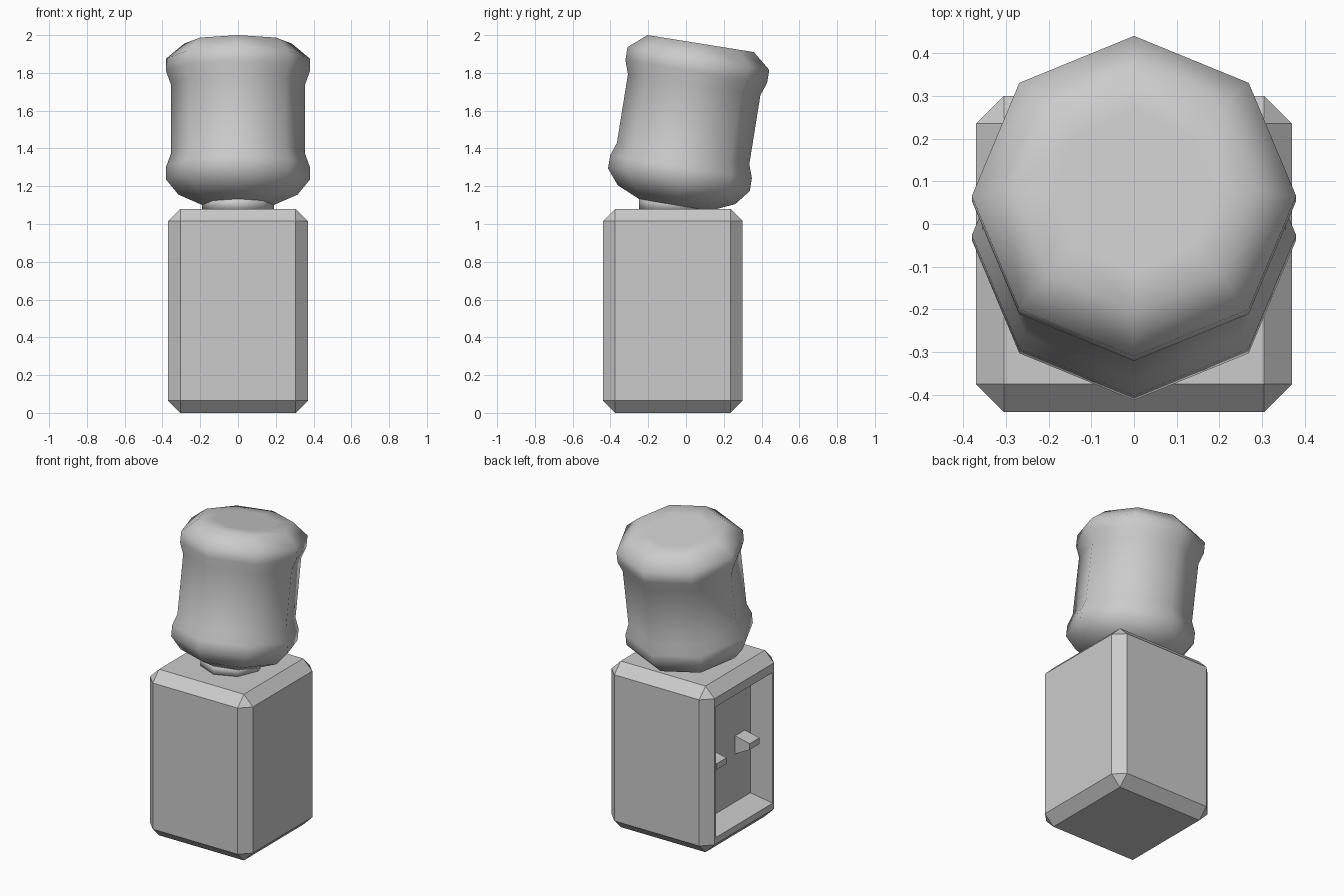
import bpy, bmesh, math
from mathutils import Matrix, Vector

if "Cube" in bpy.data.objects:
    bpy.data.objects.remove(bpy.data.objects["Cube"])


def make_object(name, bm, smooth=False):
    bmesh.ops.recalc_face_normals(bm, faces=bm.faces)
    for f in bm.faces:
        f.smooth = smooth
    mesh = bpy.data.meshes.new(name)
    bm.to_mesh(mesh)
    bm.free()
    ob = bpy.data.objects.new(name, mesh)
    bpy.context.collection.objects.link(ob)
    return ob


def lathe(name, profile, sides, matrix, smooth):
    bm = bmesh.new()
    rings = [[bm.verts.new((r * math.cos(i * math.tau / sides),
                            r * math.sin(i * math.tau / sides), h))
              for i in range(sides)] for r, h in profile]
    for a, b in zip(rings, rings[1:]):
        for i in range(sides):
            j = (i + 1) % sides
            bm.faces.new((a[i], a[j], b[j], b[i]))
    bm.faces.new(rings[0])
    bm.faces.new(rings[-1])
    bm.transform(matrix)
    return make_object(name, bm, smooth)


# Cabinet: chamfered box with a deep dispensing recess in its left side
bm = bmesh.new()
bmesh.ops.create_cube(bm, size=1, matrix=Matrix.Translation((0, -0.07, 0.54))
                      @ Matrix.Diagonal((0.74, 0.74, 1.08, 1)))
bmesh.ops.bevel(bm, geom=bm.edges[:], offset=0.065, segments=1, affect='EDGES')
bm.normal_update()
side = min(bm.faces, key=lambda f: f.calc_center_median().x)
bmesh.ops.inset_individual(bm, faces=[side], thickness=0.018)
for v in side.verts:
    v.co.z += 0.03 if v.co.z < 0.5 else -0.045
inner = bmesh.ops.extrude_discrete_faces(bm, faces=[side])['faces'][0]
for v in inner.verts:
    v.co.x += 0.16
    if v.co.z < 0.5:
        v.co.z += 0.025
make_object("cabinet", bm)

# Taps: two wedges on the back wall of the recess
for name, y in (("tap_front", -0.255), ("tap_back", 0.085)):
    bm = bmesh.new()
    outline = [(-0.20, 0.44), (-0.20, 0.565), (-0.315, 0.54), (-0.315, 0.50)]
    face = bm.faces.new([bm.verts.new((x, y - 0.05, z)) for x, z in outline])
    ext = bmesh.ops.extrude_face_region(bm, geom=[face], use_keep_orig=True)
    for v in ext['geom']:
        if isinstance(v, bmesh.types.BMVert):
            v.co.y += 0.10
    make_object(name, bm)

# Bottle: eight-sided, smooth and leaning back; heights run down from its top
lean = Matrix.Translation((0, 0.078, 1.955)) @ Matrix.Rotation(math.radians(-9.1), 4, 'X')
lathe("bottle", [(0.19, 0), (0.285, 0), (0.38, -0.08), (0.38, -0.15), (0.355, -0.22),
                 (0.355, -0.59), (0.38, -0.66), (0.38, -0.73), (0.315, -0.81),
                 (0.19, -0.865)], 8, lean, True)

# Neck: short collar between the bottle and the cabinet
lathe("bottle_neck", [(0.19, 1.07), (0.19, 1.14)], 8,
      Matrix.Translation((0, -0.06, 0)), True)
